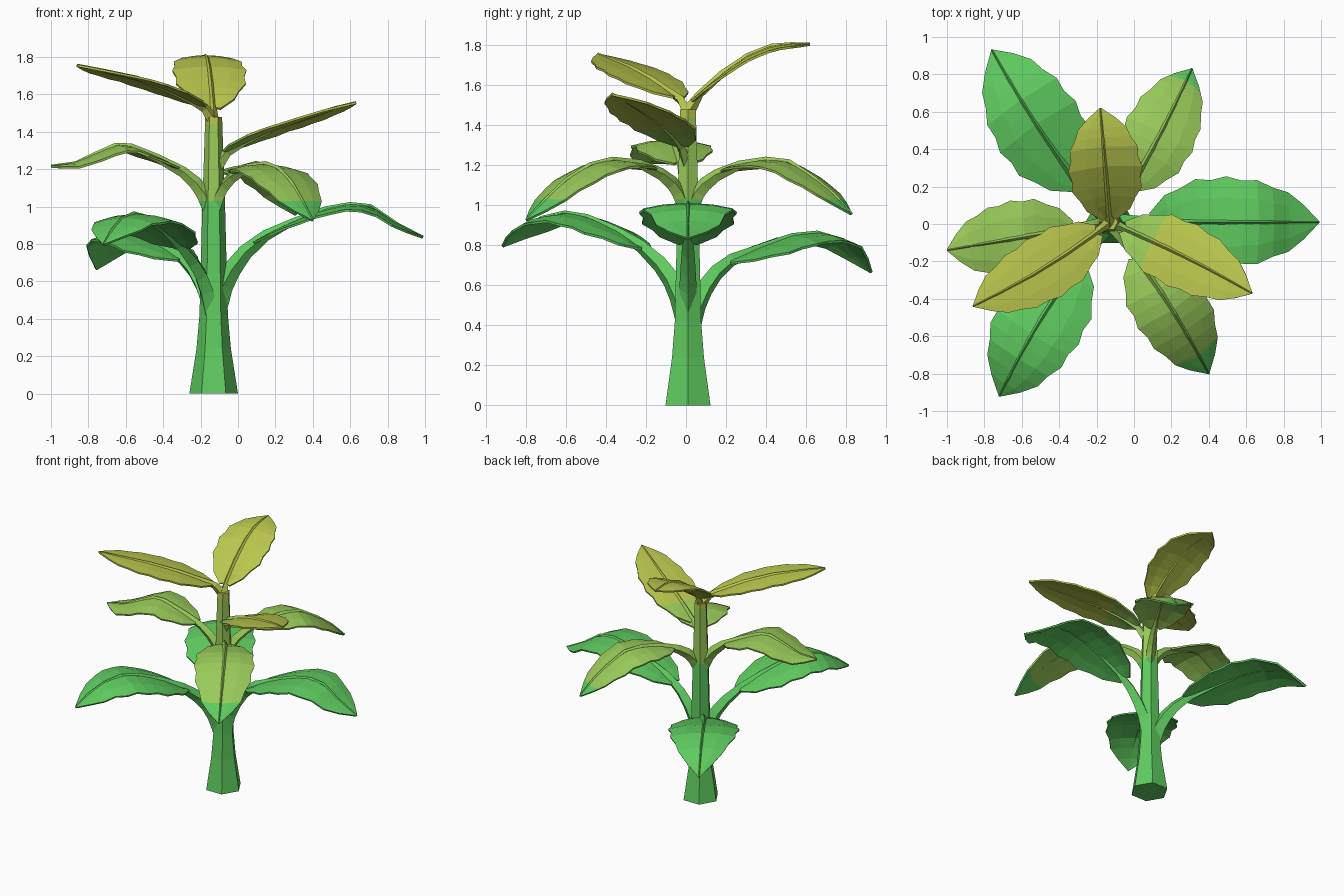
import bpy, bmesh, math
from mathutils import Vector

if "Cube" in bpy.data.objects:
    bpy.data.objects.remove(bpy.data.objects["Cube"])

AXIS = Vector((-0.13, 0.01, 0))      # stem centre line


def material(name, rgb):
    m = bpy.data.materials.new(name)
    lin = [((c / 255 + 0.055) / 1.055) ** 2.4 for c in rgb]
    m.diffuse_color = (*lin, 1)
    m.use_nodes = True
    m.node_tree.nodes["Principled BSDF"].inputs["Base Color"].default_value = m.diffuse_color
    return m


# colour bands by height, lowest first
MATS = [material("deep_green", (95, 203, 95)),
        material("light_green", (153, 203, 90)),
        material("olive_yellow", (186, 198, 77))]


def finish(bm, name, bands=(1.03, 1.38)):
    """Cut at the colour heights, colour by height and make the object."""
    for z in bands:
        bmesh.ops.bisect_plane(bm, geom=bm.verts[:] + bm.edges[:] + bm.faces[:],
                               plane_co=(0, 0, z), plane_no=(0, 0, 1), dist=1e-5)
    bmesh.ops.recalc_face_normals(bm, faces=bm.faces[:])
    for f in bm.faces:
        f.material_index = sum(f.calc_center_median().z > z for z in bands)
    me = bpy.data.meshes.new(name)
    bm.to_mesh(me)
    bm.free()
    for m in MATS:
        me.materials.append(m)
    ob = bpy.data.objects.new(name, me)
    bpy.context.collection.objects.link(ob)


def at(table, x):
    """Linear lookup in a list of (x, value) pairs."""
    for (a, va), (b, vb) in zip(table, table[1:]):
        if x <= b:
            return va + (vb - va) * max(0, x - a) / (b - a)
    return table[-1][1]


def loft(bm, rings):
    """Skin closed rings of points and cap both ends."""
    vs = [[bm.verts.new(p) for p in ring] for ring in rings]
    n = len(vs[0])
    for a, b in zip(vs, vs[1:]):
        for i in range(n):
            bm.faces.new((a[i], a[(i + 1) % n], b[(i + 1) % n], b[i]))
    bm.faces.new(vs[0][::-1])
    bm.faces.new(vs[-1])


# stem: tapered hexagon
bm = bmesh.new()
loft(bm, [[AXIS + Vector((r * math.cos(k * math.pi / 3), r * math.sin(k * math.pi / 3), z))
           for k in range(6)]
          for z, r in [(0, .13), (.24, .092), (.42, .076), (1.0, .061), (1.48, .045)]])
finish(bm, "stem", (1.03, 1.44))

WIDTH = [(0, .2), (.1, .62), (.25, .92), (.42, 1), (.6, .95), (.78, .74), (.9, .44), (1, .02)]


def leaf(name, tip, path, start, half, stalk, droop, bow=0):
    """path: (distance from stem, height); start: where the blade begins;
    bow: sideways bend of the whole leaf."""
    out = Vector((tip[0], tip[1], 0)) - AXIS
    length = out.length
    out.normalize()
    side = Vector((-out.y, out.x, 0))
    up = Vector((0, 0, 1))
    path = path + [(length, tip[2])]

    def centre(r):
        return AXIS + out * r + side * bow * math.sin(math.pi * r / length)

    # stalk and midrib: tapered diamond tube
    bm = bmesh.new()
    rings = []
    for i, (r, z) in enumerate(path):
        a, b = path[max(i - 1, 0)], path[min(i + 1, len(path) - 1)]
        t = (out * (b[0] - a[0]) + up * (b[1] - a[1])).normalized()
        n = t.cross(side)
        size = at([(0, stalk), (start, stalk * .55), (start + .2, .017), (length, .007)], r)
        c = centre(r) + up * (z - .003)
        rings.append([c + side * size * .8, c + n * size, c - side * size * .8, c - n * size])
    loft(bm, rings)
    finish(bm, name + "_stalk")

    # blade: faceted sheet with a slightly serrated edge
    bm = bmesh.new()
    rows = []
    steps = 11
    for i in range(steps + 1):
        t = i / steps
        r = start + (length - start) * t
        w = half * at(WIDTH, t) * (1.03 if i % 2 else .96)
        z = at(path, r)
        rows.append([bm.verts.new(centre(r) - out * .03 * abs(u) * (1 - t) + side * w * u
                                  + up * (z - droop * u * u * (w / half)))
                     for u in (-1, -.55, 0, .55, 1)])
    for a, b in zip(rows, rows[1:]):
        for k in range(4):
            bm.faces.new((a[k], b[k], b[k + 1], a[k + 1]))
    bmesh.ops.recalc_face_normals(bm, faces=bm.faces[:])
    bmesh.ops.solidify(bm, geom=bm.faces[:], thickness=.012)
    finish(bm, name + "_blade")


# lower tier
leaf("lower_right_leaf", (.99, .01, .84),
     [(.02, .48), (.05, .58), (.1, .67), (.17, .76), (.28, .85), (.43, .925), (.6, .99),
      (.73, 1.015), (.84, 1.005), (.98, .91)], .24, .24, .06, .03)
leaf("lower_back_leaf", (-.76, .93, .67),
     [(.02, .40), (.06, .51), (.11, .59), (.18, .665), (.28, .73), (.45, .79), (.65, .85),
      (.8, .865), (.95, .83), (1.03, .76)], .27, .24, .06, .04, .03)
leaf("lower_front_leaf", (-.72, -.92, .80),
     [(.02, .44), (.06, .55), (.11, .635), (.18, .71), (.3, .80), (.45, .88), (.62, .945),
      (.75, .965), (.88, .94), (1.0, .88)], .29, .24, .06, .04, -.035)

# middle tier
leaf("middle_left_leaf", (-1.0, -.14, 1.22),
     [(.02, 1.0), (.06, 1.08), (.1, 1.13), (.17, 1.19), (.3, 1.26), (.45, 1.325),
      (.53, 1.33), (.65, 1.28), (.75, 1.235)], .22, .2, .045, .03)
leaf("middle_back_leaf", (.31, .83, .96),
     [(.02, 1.0), (.06, 1.07), (.1, 1.11), (.17, 1.155), (.3, 1.205), (.45, 1.23),
      (.58, 1.22), (.72, 1.14), (.83, 1.06)], .24, .195, .045, .03, -.015)
leaf("middle_front_leaf", (.40, -.80, .93),
     [(.02, 1.0), (.06, 1.07), (.1, 1.115), (.17, 1.16), (.3, 1.21), (.47, 1.23),
      (.6, 1.205), (.74, 1.13), (.86, 1.03)], .25, .205, .045, .03, .025)

# upper tier
leaf("upper_right_leaf", (.63, -.37, 1.56),
     [(.02, 1.22), (.08, 1.295), (.18, 1.35), (.35, 1.42), (.55, 1.48), (.72, 1.53)],
     .1, .18, .04, .015, .015)
leaf("upper_left_leaf", (-.86, -.44, 1.76),
     [(0, 1.46), (.06, 1.53), (.15, 1.57), (.3, 1.63), (.5, 1.69), (.7, 1.73)],
     .1, .175, .036, .015, .025)
leaf("upper_back_leaf", (-.18, .62, 1.81),
     [(0, 1.47), (.06, 1.56), (.17, 1.66), (.3, 1.75), (.42, 1.80), (.52, 1.81)],
     .04, .195, .035, .02)
